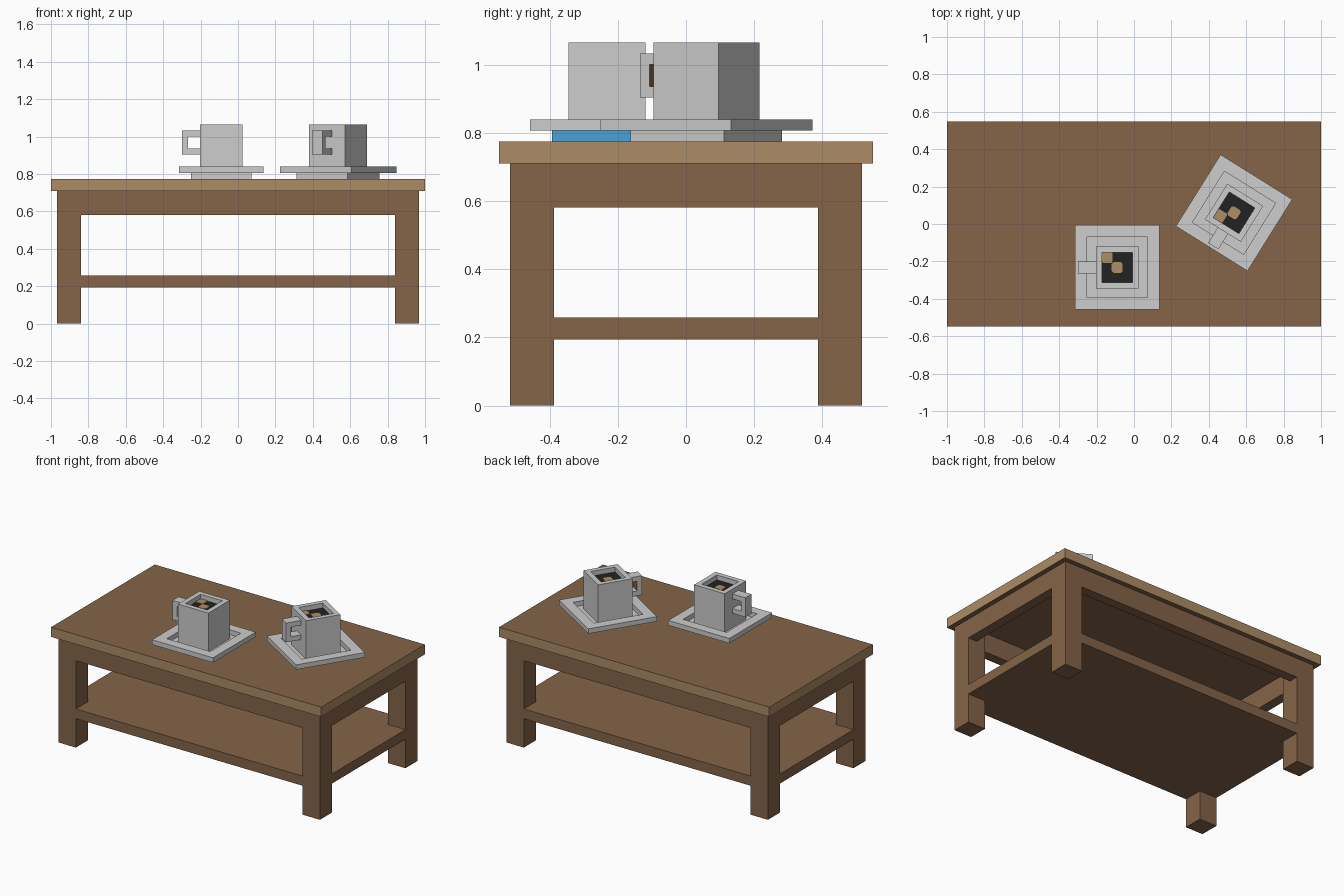
import bpy, bmesh
from math import radians
from mathutils import Vector, Matrix

cube = bpy.data.objects.get("Cube")
if cube:
    bpy.data.objects.remove(cube)

U = 2 / 31          # building unit: the table is 31 units long
TOP = 12 * U        # height of the table surface


def material(name, rgb):
    lin = [(c / 255 / 12.92) if c < 11 else ((c / 255 + 0.055) / 1.055) ** 2.4 for c in rgb]
    m = bpy.data.materials.new(name)
    m.use_nodes = True
    m.diffuse_color = (*lin, 1)
    m.node_tree.nodes["Principled BSDF"].inputs["Base Color"].default_value = (*lin, 1)
    return m


wood = material("brown wood", (133, 100, 72))
edge_wood = material("light edge wood", (172, 140, 102))
china = material("light grey china", (205, 205, 205))
coffee = material("black coffee", (34, 34, 34))
foam = material("tan foam", (174, 142, 102))
blue = material("blue", (76, 160, 214))


def finish(name, bm, mats, place=None, paint=None):
    """Scale from units, paint faces by a rule and place the object."""
    bmesh.ops.recalc_face_normals(bm, faces=bm.faces)
    for f in bm.faces:
        f.material_index = paint(f) if paint else 0
    bmesh.ops.scale(bm, vec=(U, U, U), verts=bm.verts)
    me = bpy.data.meshes.new(name)
    bm.to_mesh(me)
    bm.free()
    for m in mats:
        me.materials.append(m)
    ob = bpy.data.objects.new(name, me)
    bpy.context.collection.objects.link(ob)
    if place:
        ob.matrix_world = place
    return ob


def box(name, lo, hi, mats, paint=None):
    bm = bmesh.new()
    lo, hi = Vector(lo), Vector(hi)
    bmesh.ops.create_cube(bm, size=1)
    bmesh.ops.scale(bm, vec=hi - lo, verts=bm.verts)
    bmesh.ops.translate(bm, vec=(lo + hi) / 2, verts=bm.verts)
    return finish(name, bm, mats, None, paint)


def prism(name, points, depth, mats, place=None, paint=None):
    """Extrude a closed outline of 3D points along a vector."""
    bm = bmesh.new()
    face = bm.faces.new([bm.verts.new(p) for p in points])
    new = bmesh.ops.extrude_face_region(bm, geom=[face], use_keep_orig=True)["geom"]
    bmesh.ops.translate(bm, vec=depth, verts=[v for v in new if isinstance(v, bmesh.types.BMVert)])
    return finish(name, bm, mats, place, paint)


def square_turn(name, profile, mats, place, paint=None):
    """Stack square rings given as (half width, height) and cap both ends."""
    bm = bmesh.new()
    rings = [[bm.verts.new((sx * w, sy * w, z)) for sx, sy in ((-1, -1), (1, -1), (1, 1), (-1, 1))]
             for w, z in profile]
    for a, b in zip(rings, rings[1:]):
        for i in range(4):
            j = (i + 1) % 4
            bm.faces.new((a[i], a[j], b[j], b[i]))
    bm.faces.new(rings[0])
    bm.faces.new(rings[-1])
    return finish(name, bm, mats, place, paint)


# Table top with lighter edges
box("table_top", (-15.5, -8.5, 11), (15.5, 8.5, 12), [wood, edge_wood],
    lambda f: int(abs(f.normal.z) < 0.5))

# Legs and aprons
X, Y = 15, 8        # outer faces of the frame
for sx, side in ((-1, "right"), (1, "left")):
    for sy, end in ((-1, "front"), (1, "back")):
        cx, cy = sx * (X - 1), sy * (Y - 1)
        box(f"{end}_{side}_leg", (cx - 1, cy - 1, 0), (cx + 1, cy + 1, 11), [wood])
    c = sx * (X - 0.5)
    box(f"{side}_apron", (c - 0.5, 2 - Y, 9), (c + 0.5, Y - 2, 11), [wood])
for sy, end in ((-1, "front"), (1, "back")):
    c = sy * (Y - 0.5)
    box(f"{end}_apron", (2 - X, c - 0.5, 9), (X - 2, c + 0.5, 11), [wood])

# Lower shelf, notched around the legs
quarter = [(X, Y - 2), (X - 2, Y - 2), (X - 2, Y)]
outline = []
for sx, sy in ((1, 1), (-1, 1), (-1, -1), (1, -1)):
    part = [(sx * x, sy * y, 3) for x, y in quarter]
    outline += part if sx * sy > 0 else part[::-1]
prism("shelf", outline, (0, 0, 1), [wood])


def cup_set(tag, x, y, angle, accent_base, accent_handle):
    place = Matrix.Translation((x, y, TOP)) @ Matrix.Rotation(radians(angle), 4, "Z")

    # Saucer with a raised rim
    square_turn(f"{tag}_saucer",
                [(2.5, 0), (2.5, 0.5), (3.5, 0.5), (3.5, 1), (2.5, 1), (2.5, 0.51)],
                [china, blue], place,
                lambda f: int(accent_base and f.normal.x > 0.9 and f.calc_center_median().z < 0.4))

    # Hollow cup, filled with coffee
    square_turn(f"{tag}_cup", [(1.75, 0.5), (1.75, 4.5), (1.25, 4.5), (1.25, 4)],
                [china, coffee], place,
                lambda f: int(abs(f.normal.z) > 0.9 and abs(f.calc_center_median().z - 4) < 0.1))

    # Handle: a squared C
    c_shape = [(-1.75, 2), (-3.25, 2), (-3.25, 4), (-1.75, 4),
               (-1.75, 3.5), (-2.75, 3.5), (-2.75, 2.5), (-1.75, 2.5)]
    prism(f"{tag}_handle", [(px, -0.5, pz) for px, pz in c_shape], (0, 1, 0), [china, wood], place,
          lambda f: int(accent_handle and f.normal.x > 0.9 and f.calc_center_median().x < -2))

    # Foam: one patch in the corner and one in the middle
    for name, fx, fy, r, cut in (("corner", -0.81, 0.81, 0.43, 0.06), ("middle", 0, 0, 0.45, 0.15)):
        k = r - cut
        ring = [(k, -r), (r, -k), (r, k), (k, r), (-k, r), (-r, k), (-r, -k), (-k, -r)]
        prism(f"{tag}_{name}_foam", [(fx + px, fy + py, 4) for px, py in ring],
              (0, 0, 0.06), [foam], place)


cup_set("near", -0.09, -0.232, 0, True, False)
cup_set("far", 0.535, 0.06, 58, False, True)
